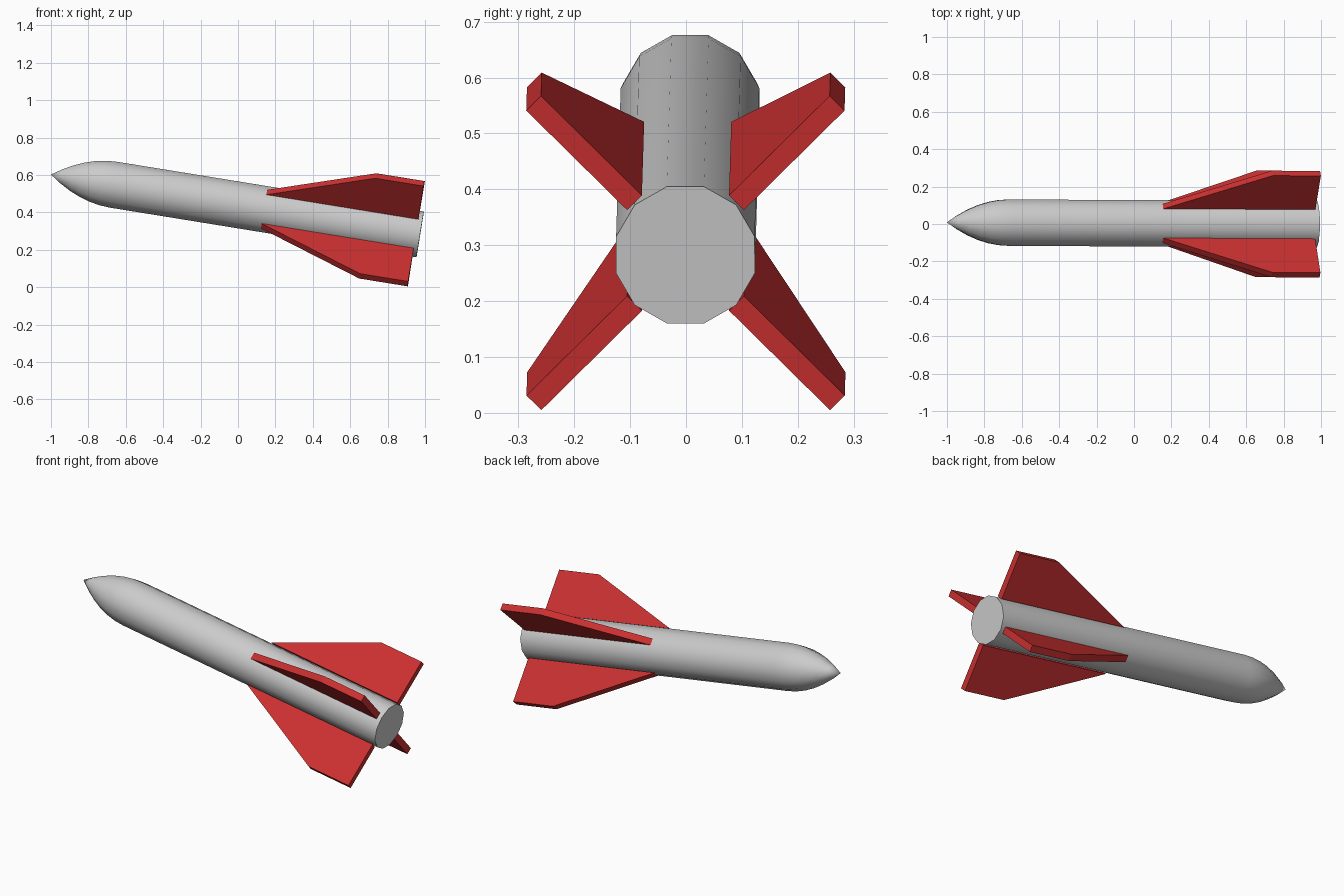
import bpy, bmesh
from math import sin, cos, pi, radians
from mathutils import Matrix

if "Cube" in bpy.data.objects:
    bpy.data.objects.remove(bpy.data.objects["Cube"])

# Local frame: tail centre at the origin, nose along -x, then tilted nose-up
TILT = (Matrix.Translation((0.974, -0.001, 0.2825))
        @ Matrix.Rotation(-0.005, 4, 'Z') @ Matrix.Rotation(radians(9.2), 4, 'Y'))
SIDES, RADIUS, LENGTH, NOSE = 12, 0.1284, 2.0, 0.34

red = bpy.data.materials.new("fin_red")
red.diffuse_color = (0.6, 0.03, 0.03, 1)
red.use_nodes = True
red.node_tree.nodes["Principled BSDF"].inputs["Base Color"].default_value = red.diffuse_color


def make_object(name, bm, material=None):
    bmesh.ops.recalc_face_normals(bm, faces=bm.faces)
    mesh = bpy.data.meshes.new(name)
    bm.to_mesh(mesh)
    bm.free()
    obj = bpy.data.objects.new(name, mesh)
    bpy.context.collection.objects.link(obj)
    if material:
        mesh.materials.append(material)
    return obj


# Body: twelve-sided tube closed by a pointed ogive nose
bm = bmesh.new()
profile = [(0, RADIUS)]
for i in range(6):
    t = 1 - i / 6
    profile.append((-LENGTH + NOSE * t, RADIUS * (2 * t - t * t)))
rings = []
for x, r in profile:
    angles = [2 * pi * (k + 0.5) / SIDES for k in range(SIDES)]
    rings.append([bm.verts.new((x, r * cos(a), r * sin(a))) for a in angles])
tip = bm.verts.new((-LENGTH, 0, 0))
bm.faces.new(rings[0])
for k in range(SIDES):
    n = (k + 1) % SIDES
    for a, b in zip(rings, rings[1:]):
        bm.faces.new((a[k], a[n], b[n], b[k]))
    bm.faces.new((rings[-1][k], rings[-1][n], tip))
body = make_object("body", bm)
body.matrix_world = TILT
bpy.context.view_layer.objects.active = body
body.select_set(True)
bpy.ops.object.shade_smooth_by_angle(angle=radians(40))

# Fins: one swept plate repeated four times on the diagonals
THICK = 0.0375
outline = [(-0.022, 0.129), (-0.022, 0.384), (-0.283, 0.384), (-0.845, 0.129)]
for i in range(4):
    bm = bmesh.new()
    face = bm.faces.new([bm.verts.new((x, -THICK / 2, z)) for x, z in outline])
    side = bmesh.ops.extrude_face_region(bm, geom=[face])
    verts = [v for v in side["geom"] if isinstance(v, bmesh.types.BMVert)]
    bmesh.ops.translate(bm, verts=verts, vec=(0, THICK, 0))
    fin = make_object(f"fin_{i + 1}", bm, red)
    fin.matrix_world = TILT @ Matrix.Rotation(radians(45 + 90 * i), 4, 'X')
